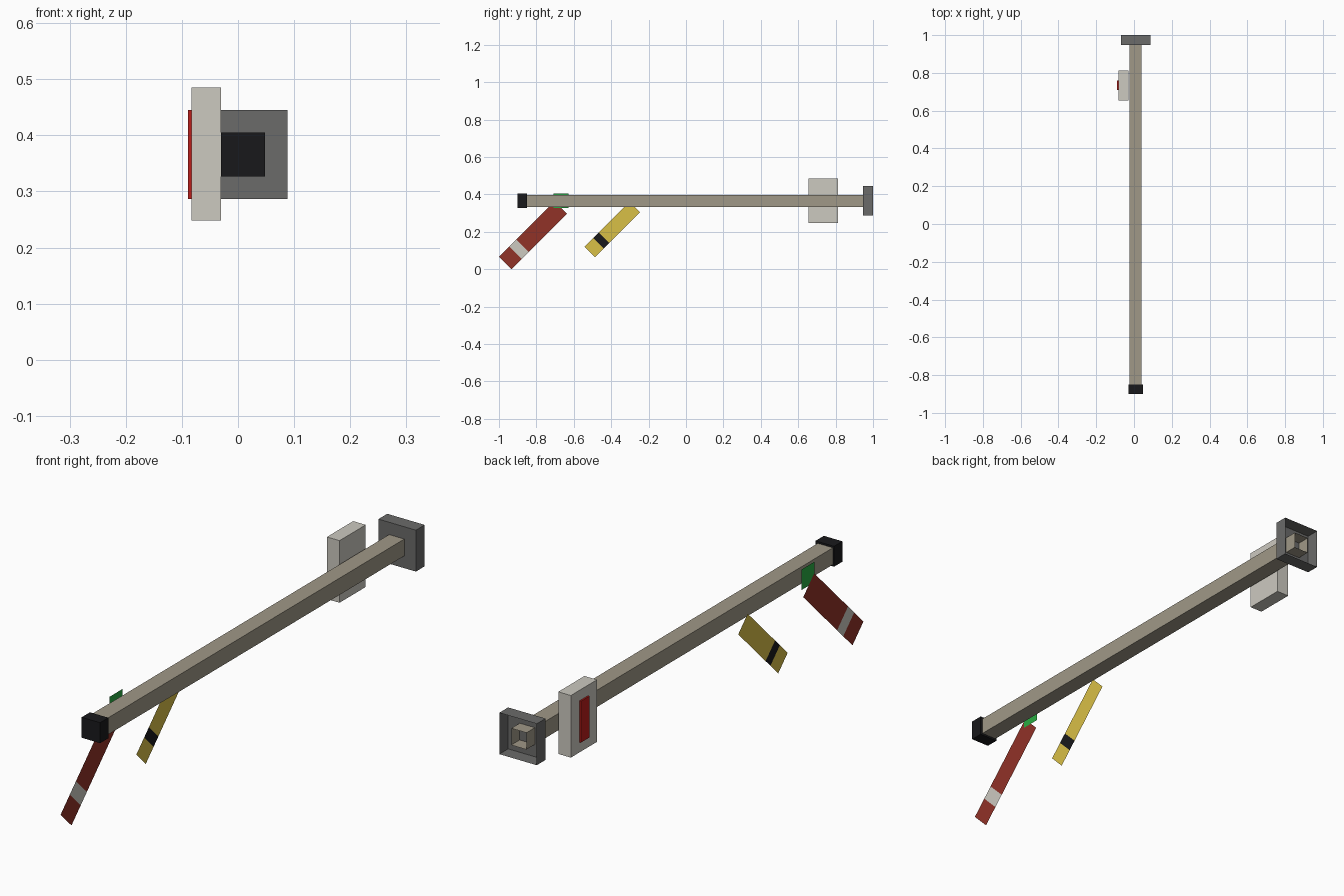
import bpy, bmesh
from mathutils import Vector

if "Cube" in bpy.data.objects:
    bpy.data.objects.remove(bpy.data.objects["Cube"])


def material(name, rgb):
    # sRGB 0-255 to linear
    m = bpy.data.materials.new(name)
    m.diffuse_color = [(c / 255) ** 2.2 for c in rgb] + [1]
    m.use_nodes = True
    m.node_tree.nodes["Principled BSDF"].inputs["Base Color"].default_value = m.diffuse_color
    return m


TAN = material("weathered_tan", (158, 151, 134))
DARK = material("dark_grey", (106, 106, 105))
BLACK = material("black", (31, 31, 33))
PALE = material("pale_grey", (203, 200, 191))
RED = material("bright_red", (185, 35, 32))
ARM_RED = material("arm_red", (144, 53, 44))
YELLOW = material("yellow", (216, 190, 72))
GREEN = material("green", (45, 170, 68))


def finish(name, bm, mats):
    me = bpy.data.meshes.new(name)
    bm.to_mesh(me)
    bm.free()
    for m in mats:
        me.materials.append(m)
    ob = bpy.data.objects.new(name, me)
    bpy.context.collection.objects.link(ob)
    return ob


def box(name, lo, hi, mat, open_back=False):
    lo, hi = Vector(lo), Vector(hi)
    bm = bmesh.new()
    bmesh.ops.create_cube(bm, size=1)
    bmesh.ops.scale(bm, vec=hi - lo, verts=bm.verts)
    bmesh.ops.translate(bm, vec=(lo + hi) / 2, verts=bm.verts)
    bm.normal_update()
    if open_back:
        back = [f for f in bm.faces if f.normal.y > 0.9]
        bmesh.ops.delete(bm, geom=back, context='FACES')
    return finish(name, bm, [mat])


def sheet(name, x, origin, along, across, cuts, mats, slots):
    # flat strip in the YZ plane, divided along its length into coloured bands
    bm = bmesh.new()
    o, u, v = (Vector((0, *p)) for p in (origin, along, across))
    o.x = x
    rows = [(bm.verts.new(o + u * t), bm.verts.new(o + u * t + v)) for t in cuts]
    for (a, b), (c, d), s in zip(rows, rows[1:], slots):
        bm.faces.new((a, b, d, c)).material_index = s
    bm.normal_update()
    for f in bm.faces:
        if f.normal.x > 0:
            f.normal_flip()
    return finish(name, bm, mats)


# mast, its foot plate and top cap; foot is hollow and open at the back
box("mast", (-0.025, -0.87, 0.334), (0.039, 0.998, 0.398), TAN, True)
box("base_plate", (-0.07, 0.947, 0.287), (0.088, 1.0, 0.445), DARK, True)
box("mast_cap", (-0.030, -0.90, 0.327), (0.048, -0.85, 0.405), BLACK)

# control box with red front panel
box("control_box", (-0.083, 0.655, 0.248), (-0.030, 0.813, 0.485), PALE)
box("control_panel", (-0.089, 0.709, 0.287), (-0.083, 0.761, 0.445), RED)

# lens and the two striped arms, all flat sheets beside the mast
sheet("signal_lens", -0.047, (-0.708, 0.327), (0.079, 0), (0, 0.078),
      (0, 1), [GREEN], [0])
sheet("upper_arm", -0.049, (-1.0, 0.066), (0.297, 0.297), (0.066, -0.066),
      (0, 0.1875, 0.3125, 1), [ARM_RED, PALE], [0, 1, 0])
sheet("lower_arm", -0.049, (-0.543, 0.121), (0.241, 0.241), (0.057, -0.057),
      (0, 0.195, 0.315, 1), [YELLOW, BLACK], [0, 1, 0])
